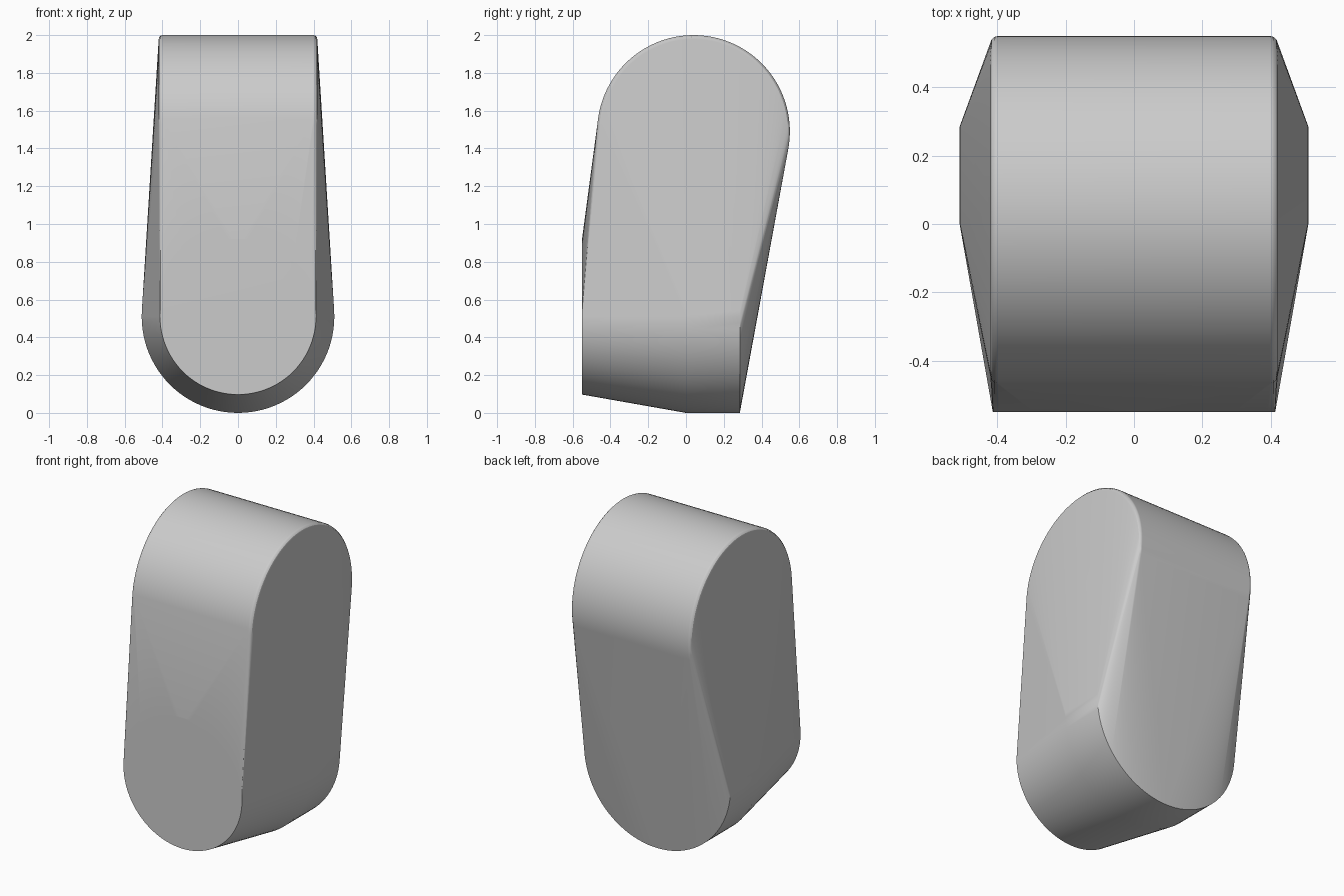
import bpy, bmesh
from math import sin, cos, pi, radians

cube = bpy.data.objects.get("Cube")
if cube:
    bpy.data.objects.remove(cube, do_unlink=True)

SEGMENTS = 96


def ring(bm, axis, offset, center, radius):
    """Circle of points around the x or y axis; center is (other axis, z)."""
    for i in range(SEGMENTS):
        a = 2 * pi * i / SEGMENTS
        u, z = center[0] + radius * cos(a), center[1] + radius * sin(a)
        bm.verts.new((offset, u, z) if axis == "x" else (u, offset, z))


bm = bmesh.new()

# Upper barrel lying across, with rounded rims
half_width, top_radius, rim = 0.42, 0.51, 0.022
for side in (-1, 1):
    for step in range(4):
        a = step / 3 * pi / 2
        ring(bm, "x", side * (half_width - rim + rim * sin(a)),
             (0.04, 1.49), top_radius - rim + rim * cos(a))

# Lower barrel running front to back, tapering to a smaller front disc
for y, radius in ((-0.55, 0.413), (0.0, 0.51), (0.285, 0.51)):
    ring(bm, "y", y, (0, 0.51), radius)

# Stretch one skin around both barrels
hull = bmesh.ops.convex_hull(bm, input=bm.verts[:])
inside = {v for v in hull["geom_interior"] if isinstance(v, bmesh.types.BMVert)}
inside |= {v for v in bm.verts if not v.link_faces}
bmesh.ops.delete(bm, geom=list(inside), context="VERTS")
bmesh.ops.dissolve_limit(bm, angle_limit=radians(0.3),
                         verts=bm.verts[:], edges=bm.edges[:])
bmesh.ops.recalc_face_normals(bm, faces=bm.faces[:])

mesh = bpy.data.meshes.new("body")
bm.to_mesh(mesh)
bm.free()
body = bpy.data.objects.new("body", mesh)
bpy.context.collection.objects.link(body)

# Plain grey finish
grey = bpy.data.materials.new("grey")
grey.use_nodes = True
color = (0.6, 0.6, 0.6, 1)
grey.diffuse_color = color
grey.node_tree.nodes["Principled BSDF"].inputs["Base Color"].default_value = color
mesh.materials.append(grey)

# Smooth curves, flat large faces
bpy.ops.object.select_all(action="DESELECT")
body.select_set(True)
bpy.context.view_layer.objects.active = body
bpy.ops.object.shade_smooth_by_angle(angle=radians(30))
weighted = body.modifiers.new("weighted_normals", "WEIGHTED_NORMAL")
weighted.keep_sharp = True
